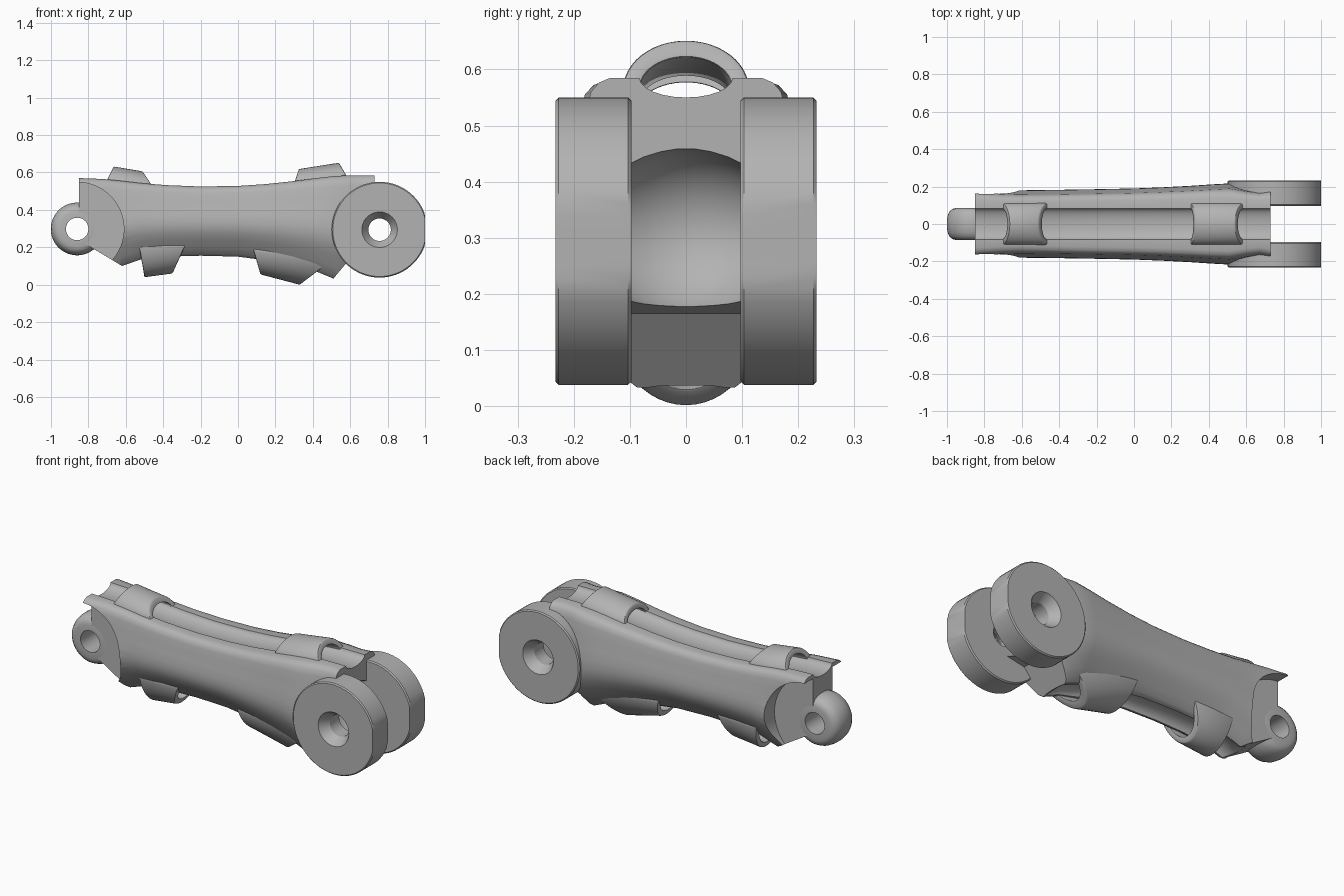
import bpy, bmesh, math
from mathutils import Vector

if "Cube" in bpy.data.objects:
    bpy.data.objects.remove(bpy.data.objects["Cube"], do_unlink=True)

grey = bpy.data.materials.new("plain_grey")
grey.use_nodes = True
grey.diffuse_color = (0.45, 0.45, 0.45, 1)
grey.node_tree.nodes["Principled BSDF"].inputs["Base Color"].default_value = (0.45, 0.45, 0.45, 1)

TONGUE = (-0.86, 0.298)     # pivot centres in x, z
CLEVIS = (0.757, 0.294)
SOCKET = (0.757, 0.31)


def loft(name, rings, loop=False):
    """Skin a list of closed rings; cap the ends unless the rings loop."""
    bm = bmesh.new()
    rows = [[bm.verts.new(p) for p in ring] for ring in rings]
    n = len(rows[0])
    pairs = list(zip(rows, rows[1:] + rows[:1])) if loop else list(zip(rows, rows[1:]))
    for a, b in pairs:
        for i in range(n):
            j = (i + 1) % n
            bm.faces.new((a[i], a[j], b[j], b[i]))
    if not loop:
        bm.faces.new(rows[0])
        bm.faces.new(rows[-1])
    bmesh.ops.recalc_face_normals(bm, faces=bm.faces)
    mesh = bpy.data.meshes.new(name)
    bm.to_mesh(mesh)
    bm.free()
    mesh.materials.append(grey)
    ob = bpy.data.objects.new(name, mesh)
    bpy.context.collection.objects.link(ob)
    return ob


def lathe(name, centre, profile, loop=False, xmax=9, steps=72):
    """Revolve (radius, y) points about a sideways axis."""
    turn = [2 * math.pi * k / steps for k in range(steps)]
    rings = [[(min(xmax, centre[0] + r * math.cos(a)), y, centre[1] + r * math.sin(a))
              for a in turn] for r, y in profile]
    return loft(name, rings, loop)


def prism(name, outline, half):
    return loft(name, [[(x, y, z) for x, z in outline] for y in (-half, half)])


def activate(ob):
    bpy.ops.object.select_all(action='DESELECT')
    ob.select_set(True)
    bpy.context.view_layer.objects.active = ob


def cut(ob, cutter):
    cutter.hide_render = True
    mod = ob.modifiers.new("cut", 'BOOLEAN')
    mod.operation = 'DIFFERENCE'
    mod.solver = 'EXACT'
    mod.object = cutter
    activate(ob)
    bpy.ops.object.modifier_apply(modifier=mod.name)
    bpy.data.objects.remove(cutter, do_unlink=True)


def smooth(ob, angle=32):
    activate(ob)
    bpy.ops.object.shade_smooth_by_angle(angle=math.radians(angle))


# Body cross-section: flank as (width fraction, height fraction), grooves as arcs
flank = [(0.66, 1), (0.76, 0.985), (0.83, 0.955), (0.87, 0.9), (0.9, 0.8), (0.95, 0.68),
         (0.99, 0.57), (1, 0.48), (0.98, 0.4), (0.92, 0.32), (0.81, 0.23), (0.64, 0.12),
         (0.5, 0.03), (0.4, 0)]


def groove(radius, depth):
    """Right half of a cable groove, from its middle to its rim."""
    arc = [math.pi / 2 * k / 6 for k in range(7)]
    return [(radius * math.sin(a), depth * math.cos(a)) for a in arc]


def section(x, w, top, bottom):
    under = 0.045 if x < 0.45 else 0.004     # lower groove stops at the clevis ramp
    right = [(y, top - d) for y, d in groove(0.083, 0.035)]
    right += [(w * f, bottom + (top - bottom) * u) for f, u in flank]
    right += [(y, bottom + d) for y, d in reversed(groove(0.066, under))]
    left = [(-y, z) for y, z in reversed(right[1:-1])]
    return [(x, y, z) for y, z in right + left]


# Stations along the link: x, half width, top, bottom
stations = [(-0.85, 0.196, 0.57, 0.1), (-0.72, 0.184, 0.565, 0.1), (-0.62, 0.18, 0.555, 0.1),
            (-0.52, 0.181, 0.543, 0.135), (-0.38, 0.183, 0.532, 0.15), (-0.2, 0.186, 0.525, 0.155),
            (0, 0.19, 0.528, 0.15), (0.15, 0.196, 0.538, 0.13), (0.3, 0.204, 0.554, 0.1),
            (0.42, 0.212, 0.57, 0.07), (0.51, 0.217, 0.58, 0.033), (0.6, 0.2, 0.585, 0.033),
            (0.67, 0.19, 0.585, 0.033), (0.73, 0.204, 0.585, 0.033)]
body = loft("link_body", [section(*s) for s in stations])

# Recesses beside the tongue, and clearance for both pivots
for side in (-1, 1):
    cut(body, lathe("recess_cutter", TONGUE, [(0.25, side * 0.085), (0.25, side * 0.4)]))
for centre in (TONGUE, CLEVIS):
    cut(body, lathe("pivot_cutter", centre, [(0.09, -0.4), (0.09, 0.4)]))

# Barrel-shaped socket between the clevis discs
cut(body, lathe("socket_cutter", SOCKET, [(0.125, -0.1), (0.137, -0.075), (0.146, -0.045), (0.151, -0.015),
                                          (0.151, 0.015), (0.146, 0.045), (0.137, 0.075), (0.125, 0.1)]))

# Sloped undersides at both ends
cut(body, prism("tongue_slope_cutter", [(-0.62, 0.1), (-0.9, 0.268), (-1, -0.1), (-0.62, -0.1)], 0.4))
cut(body, prism("clevis_slope_cutter", [(0.5, 0.02), (0.62, 0.165), (0.8, 0.2), (0.9, -0.2), (0.5, -0.2)], 0.4))
smooth(body)

# Rounded tongue with its pin hole
half_tongue = [(0.06, 0.085), (0.095, 0.085), (0.112, 0.08), (0.126, 0.068), (0.136, 0.046), (0.141, 0.016)]
tongue = lathe("tongue", TONGUE, half_tongue + [(r, -y) for r, y in reversed(half_tongue)], loop=True)
smooth(tongue)

# Clevis discs with countersunk holes and a flat front edge
for name, side in (("right_clevis_disc", -1), ("left_clevis_disc", 1)):
    disc = [(0.06, 0.097), (0.25, 0.097), (0.256, 0.103), (0.256, 0.227),
            (0.25, 0.233), (0.095, 0.233), (0.06, 0.18)]
    smooth(lathe(name, CLEVIS, [(r, side * y) for r, y in disc], loop=True, xmax=1))


def clip(name, base, crest, half, wall=0.03, steps=24):
    """Arched cable clip; base and crest hold (x, z) of the two ends."""
    ends = [(Vector(b), Vector(c)) for b, c in zip(base, crest)]
    rings = []
    for k in range(steps + 1):
        a = math.pi * k / steps
        ring = []
        for (b, c), inner in ((ends[0], 0), (ends[1], 0), (ends[1], 1), (ends[0], 1)):
            rise = math.sin(a) * (1 - inner * wall / abs(c.y - b.y))
            p = b.lerp(c, rise)
            ring.append((p.x, (half - inner * wall) * math.cos(a), p.y))
        rings.append(ring)
    ob = loft(name, rings)
    mod = ob.modifiers.new("soft_rim", 'BEVEL')
    mod.width = 0.006
    mod.segments = 2
    mod.limit_method = 'ANGLE'
    mod.angle_limit = math.radians(40)
    activate(ob)
    bpy.ops.object.modifier_apply(modifier=mod.name)
    smooth(ob)


# Cable clips along the top and the underside
clip("top_rear_clip", [(-0.71, 0.54), (-0.46, 0.53)], [(-0.665, 0.632), (-0.51, 0.606)], 0.112)
clip("top_front_clip", [(0.3, 0.54), (0.59, 0.565)], [(0.325, 0.618), (0.54, 0.652)], 0.112)
clip("bottom_rear_clip", [(-0.53, 0.215), (-0.28, 0.215)], [(-0.5, 0.04), (-0.35, 0.06)], 0.128)
clip("bottom_front_clip", [(0.08, 0.195), (0.52, 0.145)], [(0.12, 0.055), (0.33, 0)], 0.128)
